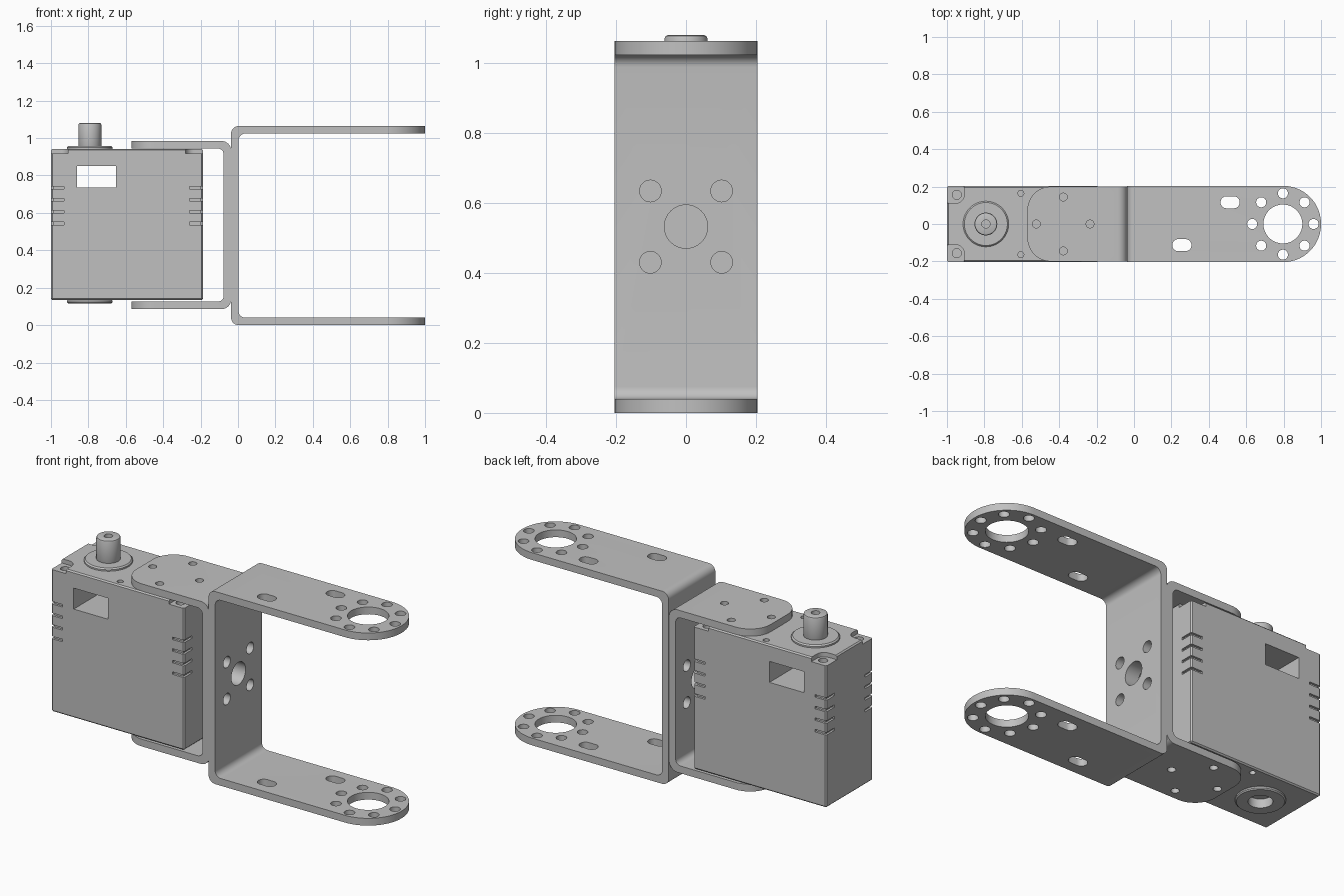
import bpy, bmesh, math
from mathutils import Vector

if "Cube" in bpy.data.objects:
    bpy.data.objects.remove(bpy.data.objects["Cube"], do_unlink=True)

grey = bpy.data.materials.new("plain_grey")
grey.use_nodes = True
colour = (0.53, 0.53, 0.53, 1)
grey.diffuse_color = colour
grey.node_tree.nodes["Principled BSDF"].inputs["Base Color"].default_value = colour


# ---- outline helpers ----
def circle(a, b, r, n=40):
    return [(a + r * math.cos(2 * math.pi * i / n), b + r * math.sin(2 * math.pi * i / n))
            for i in range(n)]


def rounded(corners, segs=8):
    """Outline from (a, b, radius) right-angle corners."""
    out = []
    for i, (a, b, r) in enumerate(corners):
        p = Vector((a, b))
        if not r:
            out.append((a, b))
            continue
        u = (Vector(corners[i - 1][:2]) - p).normalized()
        v = (Vector(corners[(i + 1) % len(corners)][:2]) - p).normalized()
        centre = p + r * (u + v)
        for k in range(segs + 1):
            t = math.pi / 2 * k / segs
            out.append(tuple(centre - r * (v * math.cos(t) + u * math.sin(t))))
    return out


def rect(a0, a1, b0, b1, r=0, segs=8):
    return rounded([(a0, b0, r), (a1, b0, r), (a1, b1, r), (a0, b1, r)], segs)


# ---- solid helpers ----
PLACE = {"x": lambda a, b, h: (h, a, b),
         "y": lambda a, b, h: (a, h, b),
         "z": lambda a, b, h: (a, b, h)}


def solid(name, prisms):
    """One mesh from (outline, low, high, axis) prisms."""
    bm = bmesh.new()
    for outline, low, high, axis in prisms:
        ends = [[bm.verts.new(PLACE[axis](a, b, h)) for a, b in outline] for h in (low, high)]
        bm.faces.new(ends[0])
        bm.faces.new(ends[1])
        for i in range(len(outline)):
            bm.faces.new((ends[0][i - 1], ends[0][i], ends[1][i], ends[1][i - 1]))
    bmesh.ops.recalc_face_normals(bm, faces=bm.faces)
    mesh = bpy.data.meshes.new(name)
    bm.to_mesh(mesh)
    bm.free()
    mesh.materials.append(grey)
    ob = bpy.data.objects.new(name, mesh)
    bpy.context.collection.objects.link(ob)
    return ob


def activate(ob):
    bpy.ops.object.select_all(action="DESELECT")
    ob.select_set(True)
    bpy.context.view_layer.objects.active = ob


def combine(ob, prisms, operation="DIFFERENCE"):
    cutter = solid("cutter", prisms)
    cutter.hide_render = True
    mod = ob.modifiers.new("cut", "BOOLEAN")
    mod.operation, mod.solver, mod.object = operation, "EXACT", cutter
    activate(ob)
    bpy.ops.object.modifier_apply(modifier=mod.name)
    bpy.data.objects.remove(cutter, do_unlink=True)


def soften(ob, width, segments=1):
    mod = ob.modifiers.new("bevel", "BEVEL")
    mod.width, mod.segments = width, segments
    mod.limit_method, mod.angle_limit = "ANGLE", math.radians(40)
    activate(ob)
    bpy.ops.object.modifier_apply(modifier=mod.name)


def finish(ob):
    activate(ob)
    bpy.ops.object.shade_smooth_by_angle(angle=math.radians(30))


# ---- U-shaped brackets ----
MID = 0.533
WEB_X = -0.037
T = 0.04


def bracket(name, end, z0, z1, r_out, r_in, plan):
    side = 1 if end > WEB_X else -1
    inner = WEB_X + side * T
    profile = rounded([(end, z0, 0), (WEB_X, z0, r_out), (WEB_X, z1, r_out), (end, z1, 0),
                       (end, z1 - T, 0), (inner, z1 - T, r_in), (inner, z0 + T, r_in),
                       (end, z0 + T, 0)])
    ob = solid(name, [(profile, -0.3, 0.3, "y")])
    combine(ob, [(plan, -0.2, 1.3, "z")], "INTERSECT")
    # mounting holes through the upright
    holes = [(circle(0, MID, 0.062), -0.12, 0.05, "x")]
    for y in (-0.102, 0.102):
        for dz in (-0.102, 0.102):
            holes.append((circle(y, MID + dz, 0.031, 28), -0.12, 0.05, "x"))
    combine(ob, holes)
    return ob


# long bracket with round ends
plan = rounded([(-0.2, -0.204, 0), (1, -0.204, 0.203), (1, 0.204, 0.203), (-0.2, 0.204, 0)], 20)
long_bracket = bracket("long_bracket", 1.1, 0, 1.064, 0.04, 0.035, plan)
HUB = 0.796
holes = [circle(HUB, 0, 0.104, 56)]
for i in range(8):
    t = math.pi / 4 * i
    holes.append(circle(HUB + 0.164 * math.cos(t), 0.164 * math.sin(t), 0.027, 24))
for x, y in ((0.514, 0.116), (0.256, -0.113)):
    holes.append(rect(x - 0.051, x + 0.051, y - 0.032, y + 0.032, 0.031))
combine(long_bracket, [(h, -0.1, 1.2, "z") for h in holes])
finish(long_bracket)

# short bracket with rounded corners
plan = rounded([(-0.57, -0.2, 0.125), (0.1, -0.2, 0), (0.1, 0.2, 0), (-0.57, 0.2, 0.125)], 12)
short_bracket = bracket("short_bracket", -0.7, 0.086, 0.984, 0.05, 0.03, plan)
spots = ((-0.522, 0), (-0.378, 0.144), (-0.378, -0.144), (-0.235, 0))
combine(short_bracket, [(circle(x, y, 0.021, 24), 0, 1.1, "z") for x, y in spots])
finish(short_bracket)

# ---- motor body ----
X0, X1, W = -1.0, -0.188, 0.203
BOTTOM, TOP = 0.134, 0.942
AXLE = -0.792
body = solid("motor_body", [(rect(X0, X1, -W, W), BOTTOM, TOP, "z")])
soften(body, 0.007)

# window through the body, corner ledges and wrap-around vents
cuts = [(rect(-0.862, -0.652, 0.735, 0.851), -0.4, 0.4, "y")]
screws = []
for cx, sx in ((X0, 1), (X1, -1)):
    for cy, sy in ((-W, 1), (W, -1)):
        def inward(points):
            return [(cx + sx * u, cy + sy * v) for u, v in points]

        ledge = rounded([(-0.03, -0.03, 0), (0.092, -0.03, 0), (0.092, 0.092, 0.045),
                         (-0.03, 0.092, 0)])
        cuts.append((inward(ledge), 0.918, 1.0, "z"))
        vent = [(-0.03, -0.03), (0.07, -0.03), (0.07, 0.012), (0.012, 0.012),
                (0.012, 0.07), (-0.03, 0.07)]
        for i in range(4):
            z = 0.543 + 0.064 * i
            cuts.append((inward(vent), z - 0.007, z + 0.007, "z"))
        screws.append((circle(cx + sx * 0.053, cy + sy * 0.047, 0.024, 24), 0.89, 0.95, "z"))
combine(body, cuts)

# case screws on the lid and base
for y in (-0.164, 0.164):
    for low, high in ((0.92, 1.0), (0.1, 0.156)):
        screws.append((circle(-0.605, y, 0.016, 20), low, high, "z"))
screws.append((circle(AXLE, 0, 0.06), 0.1, 0.165, "z"))
combine(body, screws)
finish(body)

# ---- output shaft and its collars ----
top_collar = solid("top_collar", [(circle(AXLE, 0, 0.122, 56), TOP - 0.01, 0.957, "z")])
soften(top_collar, 0.007)
finish(top_collar)

output_shaft = solid("output_shaft", [(circle(AXLE, 0, 0.061, 48), 0.94, 1.081, "z")])
soften(output_shaft, 0.009, 2)
combine(output_shaft, [(circle(AXLE, 0, 0.022, 24), 1.0, 1.2, "z")])
finish(output_shaft)

bottom_collar = solid("bottom_collar", [(circle(AXLE, 0, 0.122, 56), 0.116, BOTTOM + 0.002, "z")])
soften(bottom_collar, 0.006)
combine(bottom_collar, [(circle(AXLE, 0, 0.06), 0, 0.3, "z")])
finish(bottom_collar)
bpy.ops.object.select_all(action="DESELECT")
